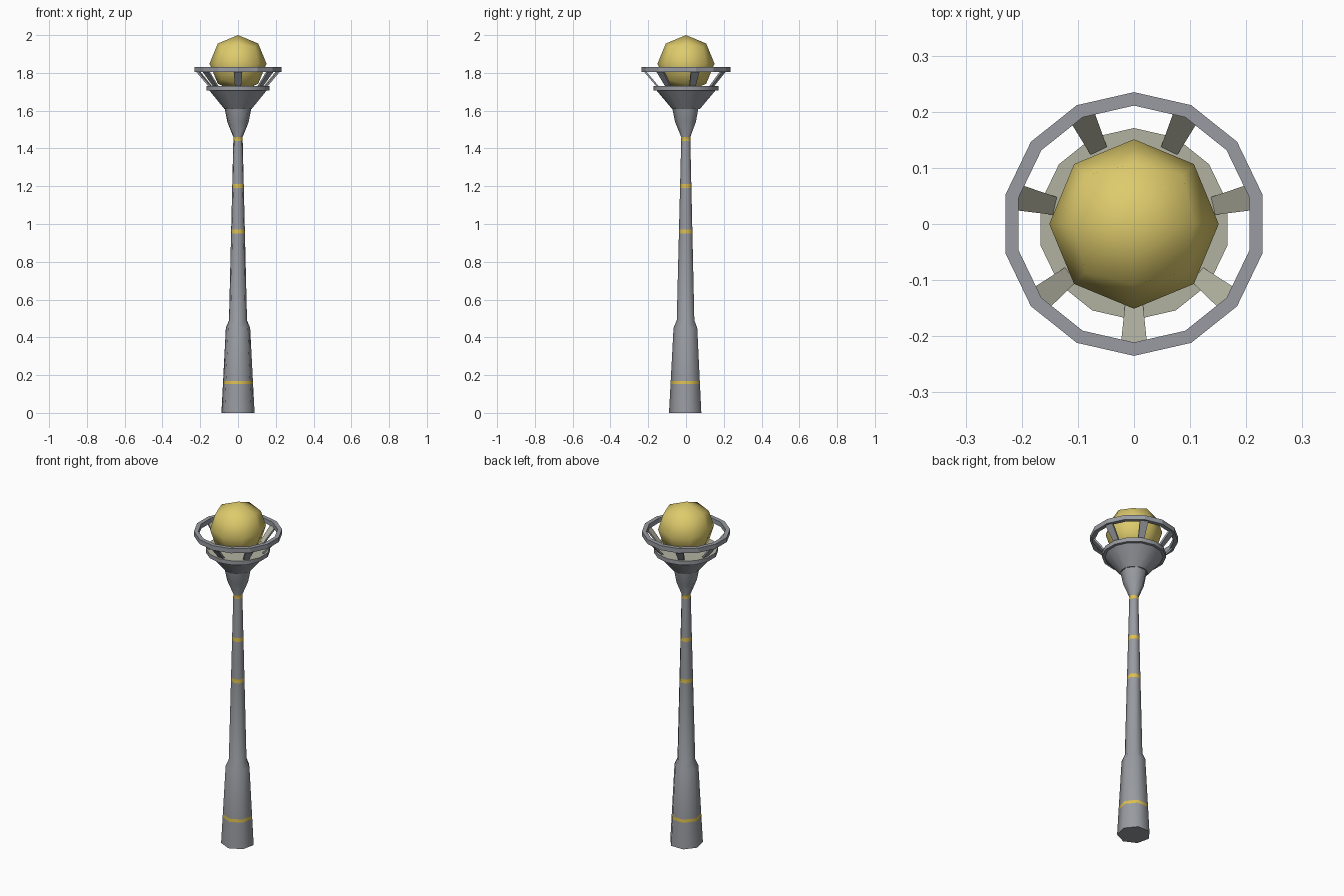
import bpy, bmesh, math
from mathutils import Vector

if "Cube" in bpy.data.objects:
    bpy.data.objects.remove(bpy.data.objects["Cube"])


def srgb(r, g, b):
    f = lambda c: (c / 255 / 12.92) if c < 11 else ((c / 255 + 0.055) / 1.055) ** 2.4
    return (f(r), f(g), f(b), 1.0)


def mat(name, col):
    m = bpy.data.materials.new(name)
    m.diffuse_color = srgb(*col)
    m.use_nodes = True
    m.node_tree.nodes["Principled BSDF"].inputs["Base Color"].default_value = m.diffuse_color
    return m


GREY = mat("grey_metal", (152, 155, 161))
BEIGE = mat("warm_beige", (178, 178, 161))
GLOW = mat("lamp_yellow", (222, 203, 108))
STRIPE = mat("stripe_yellow", (222, 192, 80))


def finish(name, bm, mats, smooth=None):
    bmesh.ops.recalc_face_normals(bm, faces=bm.faces)
    me = bpy.data.meshes.new(name)
    bm.to_mesh(me)
    bm.free()
    for m in mats:
        me.materials.append(m)
    ob = bpy.data.objects.new(name, me)
    bpy.context.collection.objects.link(ob)
    if smooth:
        bpy.ops.object.select_all(action='DESELECT')
        ob.select_set(True)
        bpy.context.view_layer.objects.active = ob
        bpy.ops.object.shade_smooth_by_angle(angle=math.radians(smooth))
    return ob


def lathe(profile, n, closed=False, cap_bottom=False, cap_top=False):
    # profile of (radius, z); a corner of the polygon points to the front
    bm = bmesh.new()
    rings = []
    for r, z in profile:
        rings.append([bm.verts.new((r * math.sin(2 * math.pi * k / n),
                                    -r * math.cos(2 * math.pi * k / n), z)) for k in range(n)])
    pairs = list(zip(rings, rings[1:])) + ([(rings[-1], rings[0])] if closed else [])
    for a, b in pairs:
        for k in range(n):
            j = (k + 1) % n
            bm.faces.new((a[k], a[j], b[j], b[k]))
    if cap_bottom:
        bm.faces.new(rings[0][::-1])
    if cap_top:
        bm.faces.new(rings[-1])
    return bm


# Seven-sided pole with painted bands
bands = [(0.152, 0.170), (0.950, 0.972), (1.190, 1.212), (1.440, 1.460)]
shape = [(0.09, 0), (0.066, 0.45), (0.049, 0.49), (0.025, 1.46),
         (0.058, 1.54), (0.072, 1.61)]


def radius_at(z):
    for (r0, z0), (r1, z1) in zip(shape, shape[1:]):
        if z0 <= z <= z1:
            return r0 + (r1 - r0) * (z - z0) / (z1 - z0)


heights = sorted({z for _, z in shape} | {z for b in bands for z in b})
bm = lathe([(radius_at(z), z) for z in heights], 7, cap_bottom=True)
for f in bm.faces:
    z = f.calc_center_median().z
    if any(lo < z < hi for lo, hi in bands):
        f.material_index = 1
finish("pole", bm, [GREY, STRIPE], 55)

# Dish: cone and rim, beige on top
bm = lathe([(0.073, 1.608), (0.155, 1.706), (0.171, 1.706), (0.171, 1.73)], 14,
           cap_bottom=True, cap_top=True)
bm.normal_update()
for f in bm.faces:
    if f.normal.z > 0.9:
        f.material_index = 1
finish("dish", bm, [GREY, BEIGE], 30)

# Upper guard ring
bm = lathe([(0.235, 1.805), (0.235, 1.832), (0.211, 1.832), (0.211, 1.805)], 14, closed=True)
finish("guard_ring", bm, [GREY])

# Seven leaning struts, beige on the inside
for i in range(7):
    a = -math.pi / 2 + 2 * math.pi * i / 7
    out = Vector((math.cos(a), math.sin(a), 0))
    side = Vector((-out.y, out.x, 0))
    bm = bmesh.new()
    for r0, w, z in ((0.143, 0.016, 1.728), (0.211, 0.023, 1.808)):
        for r, s in ((r0, -w), (r0, w), (r0 + 0.013, w), (r0 + 0.013, -w)):
            bm.verts.new(out * r + side * s + Vector((0, 0, z)))
    v = list(bm.verts)
    for k in range(4):
        j = (k + 1) % 4
        f = bm.faces.new((v[k], v[j], v[4 + j], v[4 + k]))
        f.material_index = 1 if k == 0 else 0
    finish(f"strut_{i + 1}", bm, [GREY, BEIGE])

# Globe: a cube split once and pushed out to a ball
bm = bmesh.new()
bmesh.ops.create_cube(bm, size=2)
bmesh.ops.subdivide_edges(bm, edges=bm.edges[:], cuts=1, use_grid_fill=True)
for v in bm.verts:
    v.co = v.co.normalized() * 0.151 + Vector((0, 0, 1.849))
finish("globe", bm, [GLOW], 60)
